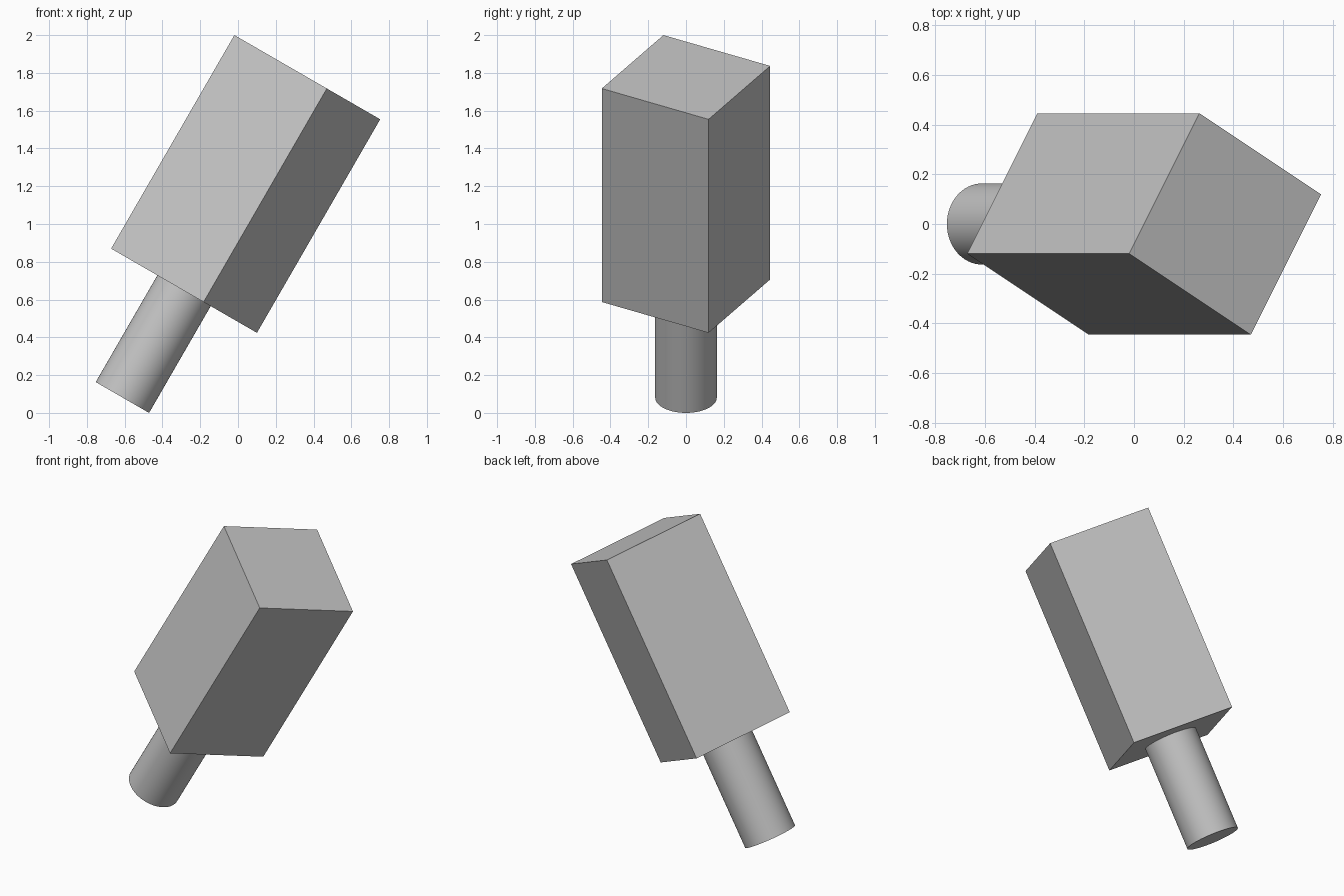
import bpy
from math import radians
from mathutils import Matrix

cube = bpy.data.objects.get("Cube")
if cube:
    bpy.data.objects.remove(cube, do_unlink=True)

SIDE = 0.6526                       # head width; the handle is as long
RADIUS = SIDE / 4

grey = bpy.data.materials.new("plain grey")
grey.use_nodes = True
grey.diffuse_color = (0.55, 0.55, 0.55, 1)
grey.node_tree.nodes["Principled BSDF"].inputs["Base Color"].default_value = grey.diffuse_color

# Frame of the leaning mallet: origin at the centre of the handle's end
lean = Matrix.Translation((-0.612, 0, RADIUS / 2)) @ Matrix.Rotation(radians(30), 4, 'Y')


def place(name, height, twist=0):
    obj = bpy.context.object
    obj.name = name
    obj.data.materials.append(grey)
    obj.matrix_world = lean @ Matrix.Translation((0, 0, height)) @ Matrix.Rotation(radians(twist), 4, 'Z')
    return obj


# Round handle
bpy.ops.mesh.primitive_cylinder_add(vertices=64, radius=RADIUS, depth=SIDE)
place("handle", SIDE / 2)
bpy.ops.object.shade_smooth_by_angle(angle=radians(30))

# Square block head, twice as tall as wide, twisted about the handle
bpy.ops.mesh.primitive_cube_add(size=SIDE)
head = bpy.context.object
head.data.transform(Matrix.Diagonal((1, 1, 2, 1)))
place("block_head", SIDE * 2, -30)
